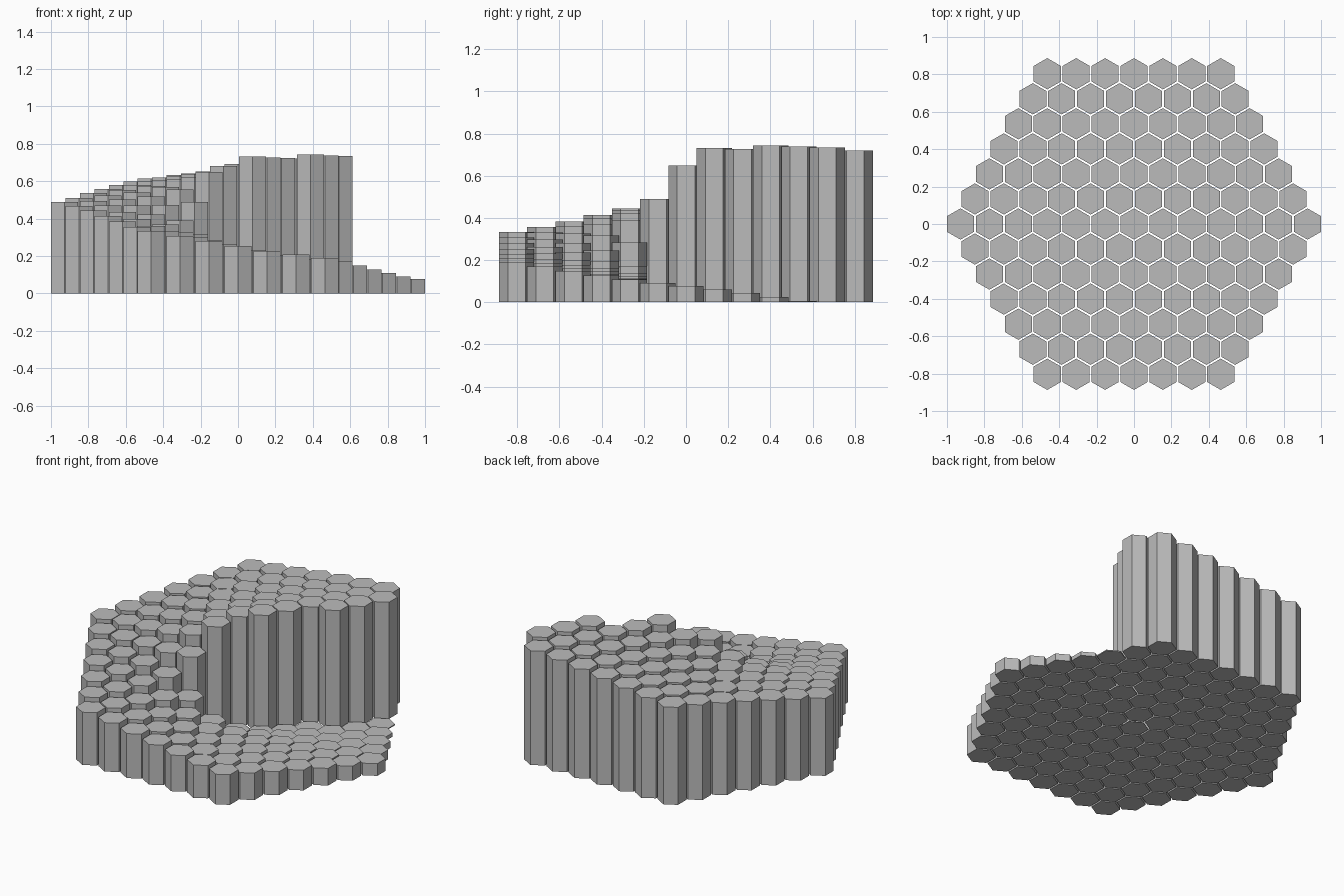
import bpy, bmesh, math

if "Cube" in bpy.data.objects:
    bpy.data.objects.remove(bpy.data.objects["Cube"])

RINGS = 6                        # rings of columns around the middle one
GAP = 0.01                       # clearance between neighbouring columns
PITCH = (1 + GAP / 2) / (RINGS + 0.5)
RADIUS = (PITCH - GAP) / math.sqrt(3)
CENTRE = -0.15                   # x and y of the staircase axis
TOP = 0.745                      # full height of one turn


def stair_height(x, y):
    """Height rises clockwise around the axis, starting at the 45 degree cut."""
    angle = math.atan2(y - CENTRE, x - CENTRE)
    turn = (math.pi / 4 - angle) % (2 * math.pi)
    if turn > 2 * math.pi - 1e-6:
        turn = 0
    return max(0.002, TOP * turn / (2 * math.pi))


def add_column(bm, x, y, h):
    """Pointy-top hexagonal prism standing on z = 0."""
    pts = [(x + RADIUS * math.cos(math.radians(30 + 60 * i)),
            y + RADIUS * math.sin(math.radians(30 + 60 * i))) for i in range(6)]
    low = [bm.verts.new((px, py, 0)) for px, py in pts]
    high = [bm.verts.new((px, py, h)) for px, py in pts]
    bm.faces.new(low[::-1])
    bm.faces.new(high)
    for i in range(6):
        j = (i + 1) % 6
        bm.faces.new((low[i], low[j], high[j], high[i]))


grey = bpy.data.materials.new("stone grey")
grey.diffuse_color = (0.5, 0.5, 0.5, 1)
grey.use_nodes = True
grey.node_tree.nodes["Principled BSDF"].inputs["Base Color"].default_value = grey.diffuse_color

# One object per row of columns, front to back
for row in range(-RINGS, RINGS + 1):
    bm = bmesh.new()
    count = 2 * RINGS + 1 - abs(row)
    y = row * PITCH * math.sqrt(3) / 2
    for k in range(count):
        x = (k - (count - 1) / 2) * PITCH
        add_column(bm, x, y, stair_height(x, y))
    name = f"column_row_{row + RINGS + 1}"
    mesh = bpy.data.meshes.new(name)
    bm.to_mesh(mesh)
    bm.free()
    mesh.materials.append(grey)
    bpy.context.collection.objects.link(bpy.data.objects.new(name, mesh))
